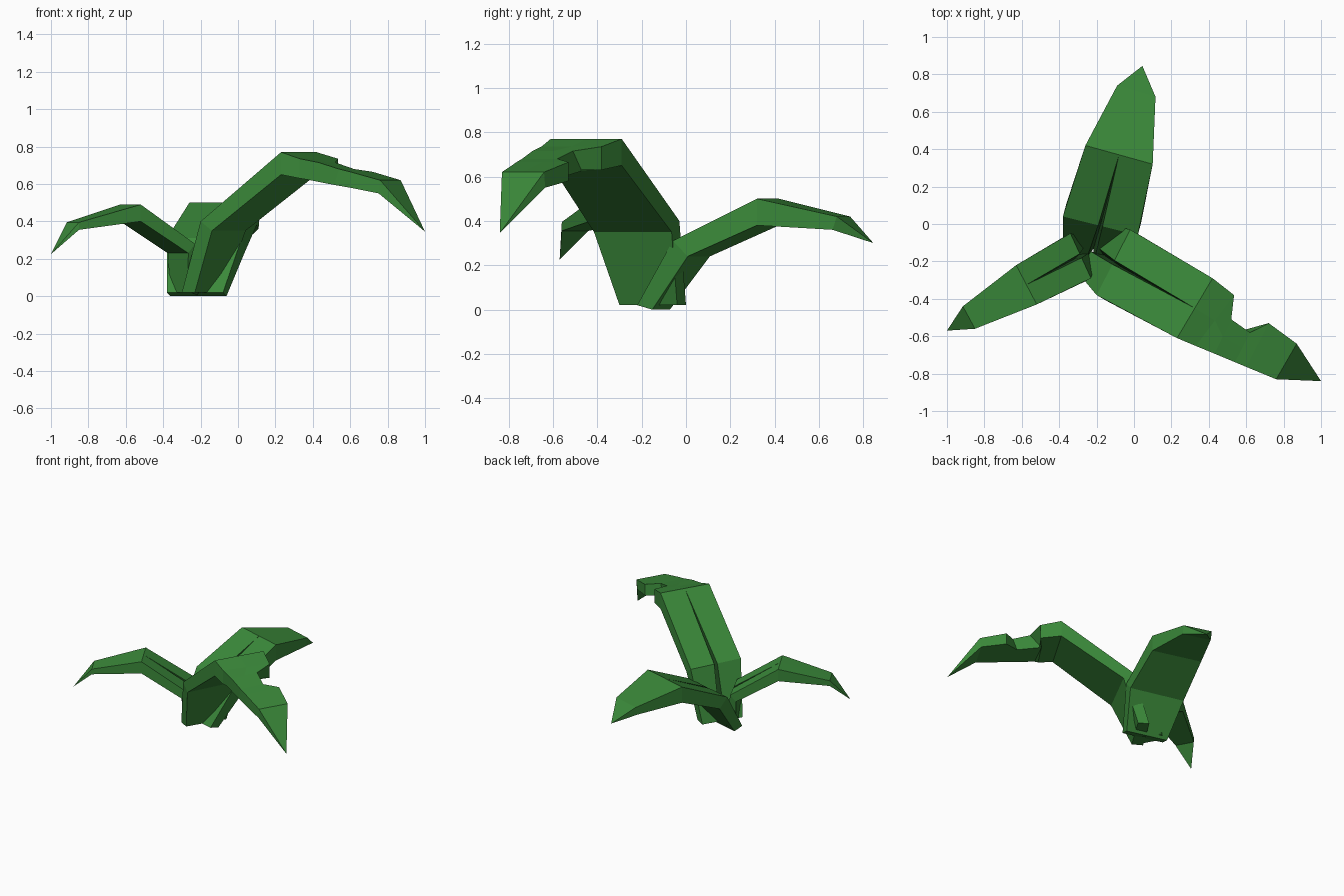
import bpy, bmesh
from mathutils import Vector

if "Cube" in bpy.data.objects:
    bpy.data.objects.remove(bpy.data.objects["Cube"])


def flat(name, rgb):
    m = bpy.data.materials.new(name)
    m.diffuse_color = (*rgb, 1)
    m.use_nodes = True
    m.node_tree.nodes["Principled BSDF"].inputs["Base Color"].default_value = m.diffuse_color
    return m


green = flat("leaf green", (0.043, 0.25, 0.042))
dark = flat("dark vein green", (0.017, 0.085, 0.017))


def leaf(name, direction, stations, tip):
    """Loft a thick folded leaf. Station: edge A xy, edge B xy, top z, bottom z, underside shift."""
    d = Vector(direction).normalized()
    bm = bmesh.new()
    rings = []
    groove = [(0.02, 0.05), (0.012, 0.06)]      # half width, depth of the midrib
    for i, (ax, ay, bx, by, zt, zb, shift) in enumerate(stations):
        a, b = Vector((ax, ay, zt)), Vector((bx, by, zt))
        mid, w = (a + b) / 2, (b - a).normalized()
        gw, gd = groove[i] if i < len(groove) else (0, 0)
        off = Vector((d.x * shift, d.y * shift, zb - zt))
        floor = mid + off.normalized() * gd
        pts = [a, mid - w * gw, floor, mid + w * gw, b, b + off, a + off]
        rings.append([bm.verts.new(p) for p in pts])
    n = 7
    for i, (r, s) in enumerate(zip(rings, rings[1:])):
        for k in range(n):
            f = bm.faces.new((r[k], r[(k + 1) % n], s[(k + 1) % n], s[k]))
            f.material_index = int(k in (1, 2) and i < 2)   # groove walls
    bm.faces.new(rings[0])
    end = bm.verts.new(tip)
    for k in range(n):
        bm.faces.new((rings[-1][k], rings[-1][(k + 1) % n], end))
    bmesh.ops.remove_doubles(bm, verts=bm.verts, dist=0.0005)
    bmesh.ops.recalc_face_normals(bm, faces=bm.faces)
    me = bpy.data.meshes.new(name)
    bm.to_mesh(me)
    bm.free()
    me.materials.append(green)
    me.materials.append(dark)
    bpy.context.collection.objects.link(bpy.data.objects.new(name, me))


# Large leaf with an undercut bite taken out of its back edge
leaf("large_bitten_leaf", (0.866, -0.5), [
    (-0.30, -0.26, -0.14, 0.0, 0.02, 0.02, 0.08),
    (-0.20, -0.38, -0.02, -0.03, 0.40, 0.35, 0.07),
    (0.23, -0.61, 0.42, -0.29, 0.77, 0.65, 0),
    (0.33, -0.652, 0.535, -0.38, 0.735, 0.63, 0),
    (0.43, -0.693, 0.52, -0.51, 0.715, 0.625, -0.08),
    (0.54, -0.739, 0.62, -0.58, 0.68, 0.595, -0.03),
    (0.60, -0.764, 0.72, -0.53, 0.665, 0.58, 0),
    (0.76, -0.83, 0.87, -0.64, 0.62, 0.55, -0.01)], (1.0, -0.84, 0.345))

# Back leaf
leaf("back_leaf", (0.26, 0.966), [
    (-0.38, -0.14, -0.08, -0.22, 0.02, 0.0, 0.07),
    (-0.38, 0.04, 0.02, -0.06, 0.31, 0.24, 0.07),
    (-0.26, 0.42, 0.10, 0.32, 0.50, 0.38, 0),
    (-0.09, 0.74, 0.115, 0.68, 0.42, 0.36, -0.02)], (0.045, 0.845, 0.30))

# Small left leaf
leaf("small_left_leaf", (-0.88, -0.47), [
    (-0.30, -0.06, -0.21, -0.22, 0.02, 0.02, 0.07),
    (-0.34, -0.05, -0.23, -0.29, 0.28, 0.23, 0.04),
    (-0.63, -0.22, -0.52, -0.43, 0.49, 0.40, 0),
    (-0.915, -0.44, -0.85, -0.56, 0.395, 0.355, 0)], (-1.0, -0.57, 0.225))
